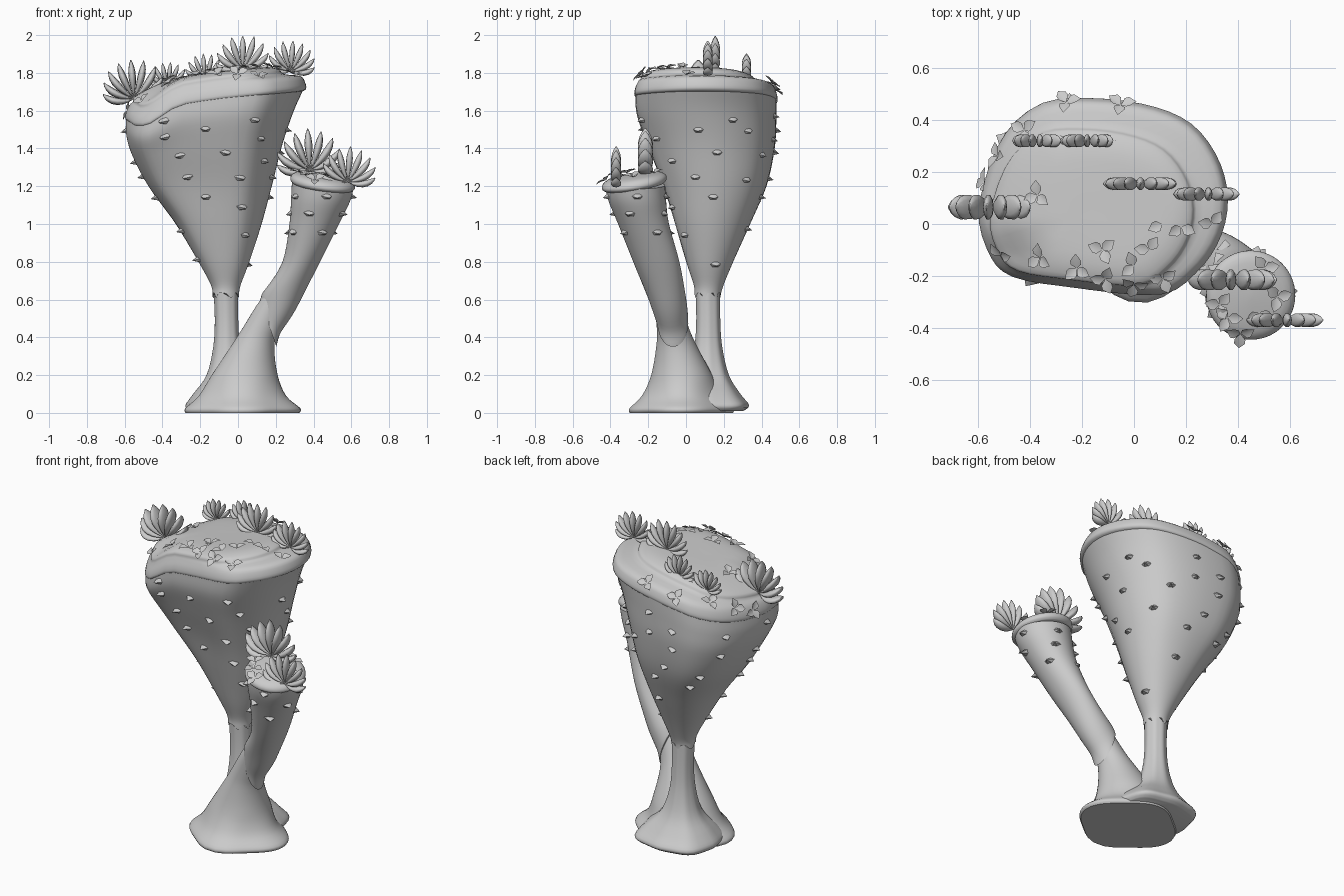
import bpy, bmesh, random
from math import sin, cos, pi, radians, atan2, exp
from mathutils import Vector
from mathutils.bvhtree import BVHTree

if "Cube" in bpy.data.objects:
    bpy.data.objects.remove(bpy.data.objects["Cube"])

random.seed(4)
N = 48

def crom(p, q, r, s, t):
    return [0.5 * (2*b + (c-a)*t + (2*a-5*b+4*c-d)*t*t + (3*b-a-3*c+d)*t**3)
            for a, b, c, d in zip(p, q, r, s)]

def make(name, verts, faces, angle=50):
    me = bpy.data.meshes.new(name)
    me.from_pydata(verts, [], faces)
    bm = bmesh.new()
    bm.from_mesh(me)
    bmesh.ops.recalc_face_normals(bm, faces=bm.faces)
    bm.to_mesh(me)
    bm.free()
    ob = bpy.data.objects.new(name, me)
    bpy.context.collection.objects.link(ob)
    for o in bpy.context.selected_objects:
        o.select_set(False)
    bpy.context.view_layer.objects.active = ob
    ob.select_set(True)
    bpy.ops.object.shade_smooth_by_angle(angle=radians(angle))

# Kidney-like top outline, normalised to a unit box
OUT = [(.34, .1), (.305, .25), (.21, .38), (.06, .45), (-.15, .48), (-.35, .46), (-.5, .32),
       (-.58, .07), (-.545, -.1), (-.46, -.19), (-.25, -.23), (.08, -.26), (.22, -.18), (.31, -.05)]
SHAPE = []
for i in range(N):
    u = i / N * len(OUT)
    x, y = crom(*[OUT[(int(u)+k) % len(OUT)] for k in (-1, 0, 1, 2)], u - int(u))
    SHAPE.append(((x + .12) / .46, (y - .11) / .37))

def loft(rings, steps=4, zfun=None):
    """rings: (x0, x1, y0, y1, z, outline blend, tilt weight)"""
    fine = []
    for i in range(len(rings) - 1):
        q = [rings[max(0, min(len(rings)-1, i+k))] for k in (-1, 0, 1, 2)]
        fine += [crom(*q, s / steps) for s in range(steps)]
    fine.append(rings[-1])
    verts, faces = [], []
    for x0, x1, y0, y1, z, k, w in fine:
        xc, yc = (x0+x1)/2, (y0+y1)/2
        for ox, oy in SHAPE:
            a = atan2(oy, ox)
            ux, uy = cos(a) + k*(ox - cos(a)), sin(a) + k*(oy - sin(a))
            x, y = xc + ux*(x1-x0)/2, yc + uy*(y1-y0)/2
            verts.append((x, y, z + (w * zfun(x, y, xc) if zfun else 0)))
    for r in range(len(fine) - 1):
        for i in range(N):
            j = (i + 1) % N
            faces.append((r*N+i, r*N+j, r*N+N+j, r*N+N+i))
    return verts, faces + [tuple(range(N)), tuple(range(len(verts)-N, len(verts)))]

# Sagging rim height relative to z = 1.65, dipping at the front left
def rim(x, y, xc):
    keys = [(-.7, -.1), (-.55, -.09), (-.3, -.01), (-.1, .02), (.4, .07)]
    x = max(-.69, min(.39, x))
    dip = -.05 * exp(-((x+.48)/.1)**2) * max(0, min(1, -y*8))
    for (a0, b0), (a1, b1) in zip(keys, keys[1:]):
        if x <= a1:
            return dip + b0 + (b1-b0) * (x-a0) / (a1-a0)

# Big goblet body with scalloped lower lip
body = loft([(-.135, .005, .045, .185, .63, 0, 0), (-.145, .015, .04, .2, .68, 0, 0),
             (-.21, .06, 0, .25, .8, .2, 0), (-.33, .125, -.06, .34, 1, .6, 0),
             (-.47, .18, -.12, .425, 1.2, 1, .1), (-.56, .235, -.2, .468, 1.4, 1, .4),
             (-.592, .295, -.258, .477, 1.55, 1, .8), (-.592, .348, -.268, .478, 1.65, 1, 1)], 5, rim)
bv = [(x, y, z + .022 * sin(12*pi*i/N)) if i < N else (x, y, z) for i, (x, y, z) in enumerate(body[0])]
make("goblet_body", bv, body[1])

# Domed cap with a raised plateau shifted forward
cap = loft([(-.575, .33, -.25, .46, 1.635, 1, 1), (-.596, .36, -.272, .483, 1.648, 1, 1),
            (-.592, .355, -.268, .478, 1.685, 1, 1), (-.575, .33, -.253, .455, 1.72, 1, 1),
            (-.555, .24, -.238, .375, 1.74, 1, 1), (-.545, .22, -.228, .355, 1.765, 1, 1),
            (-.45, .15, -.16, .28, 1.785, 1, 1), (-.3, 0, -.04, .16, 1.79, 1, .9),
            (-.17, -.15, .05, .07, 1.79, 1, .9)], 3, rim)
make("goblet_cap", *cap)

# Rear stem with softly ribbed flared foot
stem = loft([(-.26, .19, -.1, .3, 0.01, 0, 0), (-.275, .205, -.11, .33, .04, 0, 0),
             (-.235, .16, -.07, .285, .1, 0, 0), (-.165, .06, .01, .225, .2, 0, 0),
             (-.13, .012, .045, .19, .35, 0, 0), (-.122, 0, .055, .18, .5, 0, 0),
             (-.13, .0, .05, .18, .67, 0, 0)])
sv = []
for i, (x, y, z) in enumerate(stem[0]):
    a = atan2(SHAPE[i % N][1], SHAPE[i % N][0])
    f = 1 + .05 * (1 - cos(4*a)) * max(0, 1 - z/.3) + .02 * cos(8*a)
    sv.append((-.05 + (x+.05)*f, .11 + (y-.11)*f, z))
make("rear_stem", sv, stem[1])

# Front foot with a rounded octagonal sole, leaning into the small tube
foot = loft([(-.28, .325, -.3, .25, 0, 0, 0), (-.28, .33, -.3, .25, .025, 0, 0),
             (-.21, .255, -.235, .19, .09, 0, 0), (-.14, .21, -.185, .14, .2, 0, 0),
             (-.04, .192, -.158, .06, .35, 0, 0), (.025, .215, -.155, .015, .45, 0, 0),
             (.12, .28, -.17, -.03, .6, 0, 0), (.22, .35, -.2, -.08, .7, 0, 0)])
fv = []
for x, y, z in foot[0]:
    f = 1 - .06 * (1 - cos(4*atan2(y+.025, x-.025))) * max(0, 1 - z/.2)
    fv.append((.025 + (x-.025)*f, -.025 + (y+.025)*f, z))
make("front_foot", fv, foot[1])

# Small tube with a steep slanted lower end
tube = loft([(.117, .203, -.15, .012, .475, 0, 2.9), (.12, .23, -.165, .01, .52, 0, 1.6),
             (.145, .325, -.205, -.002, .62, 0, .4), (.235, .435, -.28, -.035, .8, 0, 0),
             (.272, .535, -.36, -.09, 1, 0, 0), (.28, .59, -.41, -.105, 1.12, 0, .05),
             (.285, .612, -.43, -.11, 1.205, 0, .12)], 5, lambda x, y, xc: xc - x)
make("small_tube", *tube)

small_cap = loft([(.29, .605, -.43, -.115, 1.195, 0, 1), (.278, .62, -.445, -.103, 1.21, 0, 1),
                  (.283, .615, -.44, -.108, 1.235, 0, 1), (.32, .58, -.4, -.15, 1.255, 0, 1),
                  (.44, .46, -.29, -.26, 1.265, 0, 1)], 3,
                 lambda x, y, xc: -.13*(x - .45) + .15*(y + .28))
make("small_cap", *small_cap)

# Fan-shaped flowers made of curved plump petals
S, R = 10, 10
def flower(name, x, y, z, size, lean, thick, n=9):
    verts, faces = [], []
    for p in range(n):
        a0 = radians(-88 + 176 * p / (n-1))
        length = size * random.uniform(.97, 1.03) * (.86 + .14*cos(a0))
        px, pz, b = 0, 0, len(verts)
        for r in range(R + 1):
            s = (1 - cos(pi * r / R)) / 2
            a = a0 * (1.25 - .85*s) + radians(lean)
            w = max(.06, sin(pi * s ** 1.35)) ** .75
            for k in range(S):
                c, d = cos(2*pi*k/S) * w * size * .095, sin(2*pi*k/S) * w * thick
                verts.append((x + px + c*cos(a), y + d, z + pz - c*sin(a)))
            ds = (cos(pi*r/R) - cos(pi*(r+1)/R)) / 2
            px += sin(a) * length * ds
            pz += cos(a) * length * ds
        for r in range(R):
            for k in range(S):
                m = (k+1) % S
                faces.append((b+r*S+k, b+r*S+m, b+r*S+S+m, b+r*S+S+k))
        faces += [tuple(range(b, b+S)), tuple(range(b+R*S, b+R*S+S))]
    make(name, verts, faces, 100)

for i, f in enumerate([(-.55, .065, 1.665, .21, -5, .05), (-.37, .32, 1.73, .13, 6, .026),
                       (-.175, .32, 1.765, .135, -4, .026), (.025, .155, 1.82, .18, 0, .026),
                       (.28, .115, 1.81, .16, 4, .027), (.38, -.215, 1.285, .22, -3, .042),
                       (.58, -.37, 1.225, .185, 5, .028)]):
    flower("flower_%d" % (i+1), *f)

# Leaf sprigs lying on the caps
def leaves(name, surface, spots):
    tree = BVHTree.FromPolygons(*surface)
    verts, faces = [], []
    for x, y, n in spots:
        hit, nor, _, _ = tree.ray_cast(Vector((x, y, 3)), Vector((0, 0, -1)))
        if hit is None:
            continue
        nor = -nor if nor.z < 0 else nor
        t = nor.orthogonal().normalized()
        bi = nor.cross(t)
        start = random.uniform(0, 6.3)
        for k in range(n):
            a = start + k * 2*pi/3 + random.uniform(-.2, .2)
            u, v, b = t*cos(a) + bi*sin(a), bi*cos(a) - t*sin(a), len(verts)
            for l, w, h in [(0, 0, .004), (.018, .021, .018), (.034, .021, .022), (.06, 0, .016),
                            (.034, -.021, .022), (.018, -.021, .018), (.028, 0, .012)]:
                verts.append(hit + u*l + v*w + nor*h)
            faces += [(b+j, b+(j+1) % 6, b+6) for j in range(6)]
    make(name, verts, faces)

leaves("cap_leaves", cap, [
    (-.26, .465, 3), (-.05, .455, 3), (-.42, .36, 3), (-.52, .26, 3), (-.57, .16, 3), (-.37, .11, 3),
    (-.36, -.13, 3), (-.22, -.17, 3), (-.12, -.1, 3), (-.11, -.21, 3), (0, -.23, 3), (0, -.16, 2),
    (.06, -.1, 2), (.11, -.21, 3), (.11, 0, 1), (.18, -.01, 2), (.3, 0, 2), (-.51, -.12, 2)])
leaves("small_cap_leaves", small_cap, [(.33, -.31, 3), (.36, -.36, 3), (.41, -.42, 3), (.55, -.28, 3),
                                       (.48, -.34, 2), (.5, -.17, 2)])

# Thorns studding both stalks
def thorns(name, surface, spots):
    tree = BVHTree.FromPolygons(*surface)
    verts, faces = [], []
    for cx, cy, z, deg in spots:
        d = Vector((cos(radians(deg)), sin(radians(deg)), 0))
        hit = tree.ray_cast(Vector((cx, cy, z)), d)[0]
        if hit is None:
            continue
        side, up, b = Vector((-d.y, d.x, 0)), Vector((0, 0, 1)), len(verts)
        for k in range(6):
            verts.append(hit - d*.012 + side*cos(k*pi/3)*.036 + up*sin(k*pi/3)*.022)
        verts.append(hit + d*.028 - up*.012)
        faces += [(b+k, b+(k+1) % 6, b+6) for k in range(6)] + [tuple(range(b+5, b-1, -1))]
    make(name, verts, faces, 40)

spots = []
for r, (z, n) in enumerate([(.8, 2), (.96, 3), (1.12, 6), (1.23, 7), (1.36, 8), (1.48, 9), (1.56, 5)]):
    for i in range(n):
        spots.append((-.09 - .08*(z-.8), .12, z + random.uniform(-.03, .03),
                      (i + .5*(r % 2)) * 360/n + random.uniform(-8, 8) + 12))
thorns("body_thorns", body, spots)
thorns("tube_thorns", tube, [(.3 + (z-.8)*.35, -.16 - (z-.8)*.28, z, a + i*72)
                             for z, a in [(.96, 20), (1.06, 50), (1.15, 0)] for i in range(5)])
